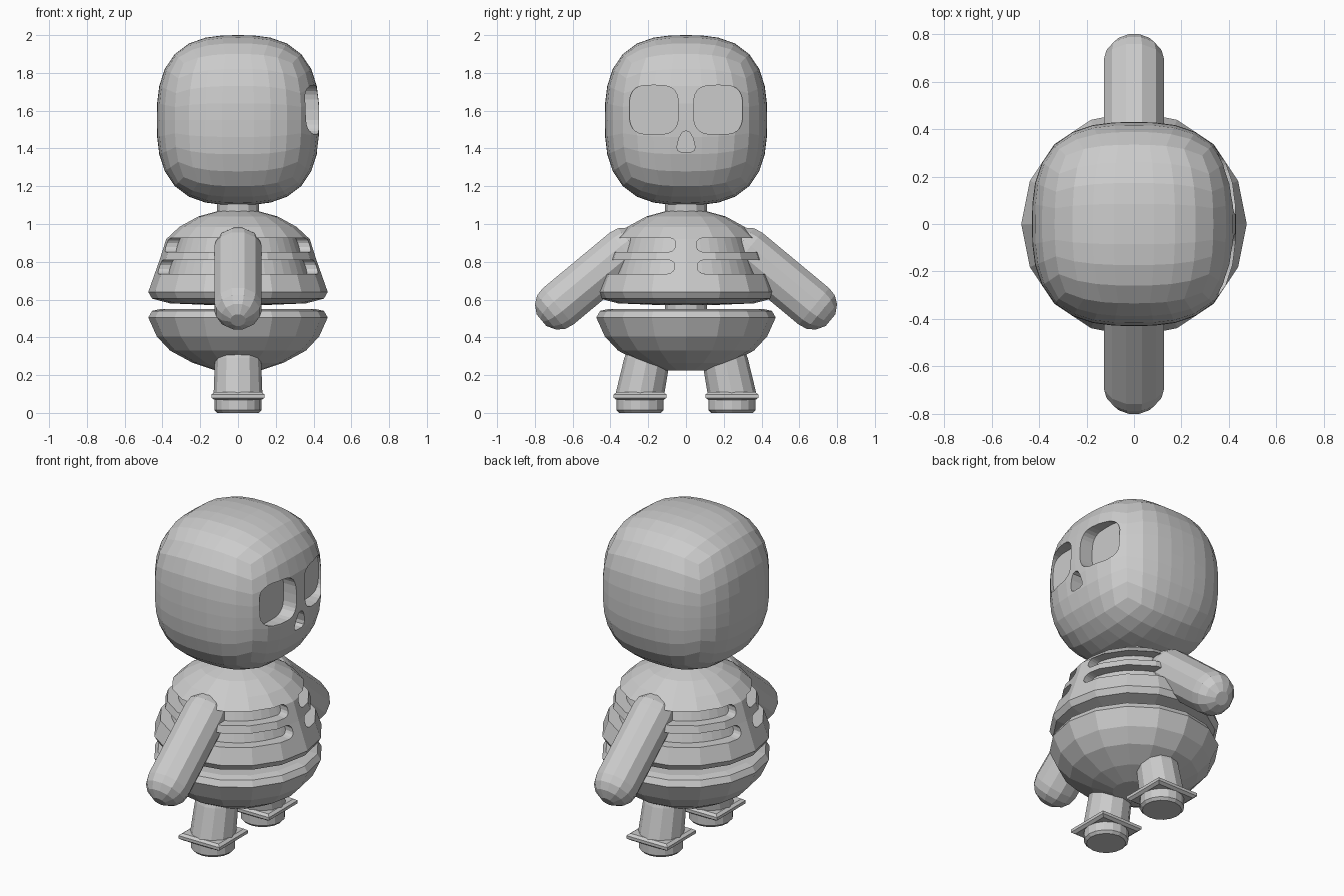
import bpy, bmesh, math
from mathutils import Vector, Matrix

old = bpy.data.objects.get("Cube")
if old:
    bpy.data.objects.remove(old, do_unlink=True)

grey = bpy.data.materials.new("bone_grey")
grey.use_nodes = True
tone = (0.6, 0.6, 0.6, 1)
grey.diffuse_color = tone
grey.node_tree.nodes["Principled BSDF"].inputs["Base Color"].default_value = tone


def finish(bm, name):
    """Turn a bmesh into a named, flat-shaded object."""
    bmesh.ops.remove_doubles(bm, verts=bm.verts, dist=1e-5)
    bmesh.ops.recalc_face_normals(bm, faces=bm.faces)
    mesh = bpy.data.meshes.new(name)
    bm.to_mesh(mesh)
    bm.free()
    mesh.materials.append(grey)
    obj = bpy.data.objects.new(name, mesh)
    bpy.context.collection.objects.link(obj)
    return obj


def skin(bm, loops):
    """Bridge closed loops of points in order and cap both ends."""
    rows = [[bm.verts.new(p) for p in loop] for loop in loops]
    n = len(rows[0])
    for a, b in zip(rows, rows[1:]):
        for i in range(n):
            j = (i + 1) % n
            bm.faces.new((a[i], a[j], b[j], b[i]))
    bm.faces.new(rows[0])
    bm.faces.new(rows[-1])


def lathe(name, profile, sides, matrix=None, phase=0.0):
    """Rings of (radius, z, optional y shift) around the z axis."""
    loops = []
    for r, z, *shift in profile:
        y = shift[0] if shift else 0
        angles = [math.tau * i / sides + phase for i in range(sides)]
        loops.append([(r * math.cos(a), y + r * math.sin(a), z) for a in angles])
    bm = bmesh.new()
    skin(bm, loops)
    if matrix:
        bmesh.ops.transform(bm, matrix=matrix, verts=bm.verts)
    return finish(bm, name)


def cut(target, cutter):
    mod = target.modifiers.new("cut", 'BOOLEAN')
    mod.operation = 'DIFFERENCE'
    mod.solver = 'EXACT'
    mod.object = cutter
    cutter.hide_render = True
    bpy.context.view_layer.objects.active = target
    bpy.ops.object.modifier_apply(modifier=mod.name)
    bpy.data.objects.remove(cutter, do_unlink=True)


def face_cutter(outline, floor):
    """Prism along x that sinks an outline of (y, z) into the face."""
    bm = bmesh.new()
    skin(bm, [[(x, y, z) for y, z in outline] for x in (floor, 0.6)])
    return finish(bm, "face_cutter")


# Head: gridded cube rounded towards a superellipsoid
bm = bmesh.new()
bmesh.ops.create_cube(bm, size=2)
bmesh.ops.subdivide_edges(bm, edges=bm.edges, cuts=7, use_grid_fill=True)
power = 2.75
for v in bm.verts:
    d = Vector([math.tan(c * math.pi / 4) for c in v.co])
    d /= sum(abs(c) ** power for c in d) ** (1 / power)
    v.co = (d.x * 0.43, d.y * 0.43, 1.55 + d.z * 0.45)
head = finish(bm, "head")


def rounded(a, half, power=3.4):
    c, s = math.cos(a), math.sin(a)
    return half * math.copysign(abs(c) ** (2 / power), c), half * math.copysign(abs(s) ** (2 / power), s)


# Eye sockets and nose
for side in (-1, 1):
    pts = [rounded(math.tau * i / 28, 0.13) for i in range(28)]
    cut(head, face_cutter([(side * 0.17 + y, 1.605 + z) for y, z in pts], 0.34))
half_nose = [(0.025, 1.38), (0.045, 1.39), (0.048, 1.41), (0.037, 1.455), (0.02, 1.485)]
nose = half_nose + [(0, 1.493)] + [(-y, z) for y, z in reversed(half_nose)]
cut(head, face_cutter(nose, 0.35))

# Spine, visible at the neck and the waist
lathe("spine", [(0.11, 0.45), (0.11, 1.16)], 12)

# Rib cage
ribs = lathe("rib_cage", [(0.12, 0.57), (0.36, 0.58), (0.455, 0.605), (0.475, 0.64),
                          (0.415, 0.81), (0.38, 0.92), (0.31, 0.985), (0.21, 1.04),
                          (0.10, 1.07)], 16)


def rib_slot(quarter, z, half):
    """Round-ended groove sweeping around one quarter of the cage."""
    start, end, cap = 8, 82, 5.5
    ends = [(cap * (1 - math.cos(t)), math.sin(t)) for t in (0.3, 0.7, 1.1, math.pi / 2)]
    cols = [(start + a, h) for a, h in ends]
    cols += [(start + cap + i * 9, 1) for i in range(1, 7)]
    cols += [(end - a, h) for a, h in reversed(ends)]
    loops = []
    for deg, h in cols:
        a = math.radians(deg + quarter * 90)
        corners = []
        for outer, zz in ((0, z - h * half), (0, z + h * half), (1, z + h * half), (1, z - h * half)):
            r = 0.7 if outer else 0.405 - 0.33 * (zz - 0.64)
            corners.append((r * math.cos(a), r * math.sin(a), zz))
        loops.append(corners)
    bm = bmesh.new()
    skin(bm, loops)
    return finish(bm, "slot_cutter")


for quarter in range(4):
    for z in (0.773, 0.889):
        cut(ribs, rib_slot(quarter, z, 0.037))

# Pelvis bowl
lathe("pelvis", [(0.12, 0.225), (0.24, 0.265), (0.36, 0.33), (0.43, 0.405),
                 (0.475, 0.505), (0.455, 0.54), (0.41, 0.55), (0.10, 0.54)], 16)

for side, label in ((1, "left"), (-1, "right")):
    # Arm: capsule from the shoulder outwards and down
    top, tip = Vector((0, side * 0.23, 0.935)), Vector((0, side * 0.77, 0.487))
    length = (tip - top).length
    cap = [(math.cos(t), math.sin(t)) for t in (1.25, 0.8, 0.4, 0)]
    prof = [(0.13 * c, 0.12 * (1 - s)) for c, s in cap]
    prof += [(r, length - z) for r, z in reversed(prof)]
    turn = (tip - top).to_track_quat('Z', 'X').to_matrix().to_4x4()
    lathe(label + "_arm", prof, 12, Matrix.Translation(top) @ turn, math.pi / 12)

    # Leg leaning outwards
    lathe(label + "_leg", [(0.13, 0.08, side * 0.248), (0.122, 0.29, side * 0.205),
                           (0.11, 0.36, side * 0.19)], 12)

    # Ankle plate, square with pointed corners
    edge = 0.14 * math.sqrt(2)
    lathe(label + "_ankle_plate", [(edge * 0.88, 0.068, side * 0.243), (edge, 0.08, side * 0.243),
                                   (edge, 0.098, side * 0.243), (edge * 0.88, 0.11, side * 0.243)],
          4, phase=math.pi / 4)

    # Foot
    lathe(label + "_foot", [(0.11, 0, side * 0.243), (0.125, 0.015, side * 0.243),
                            (0.125, 0.08, side * 0.243)], 16)
